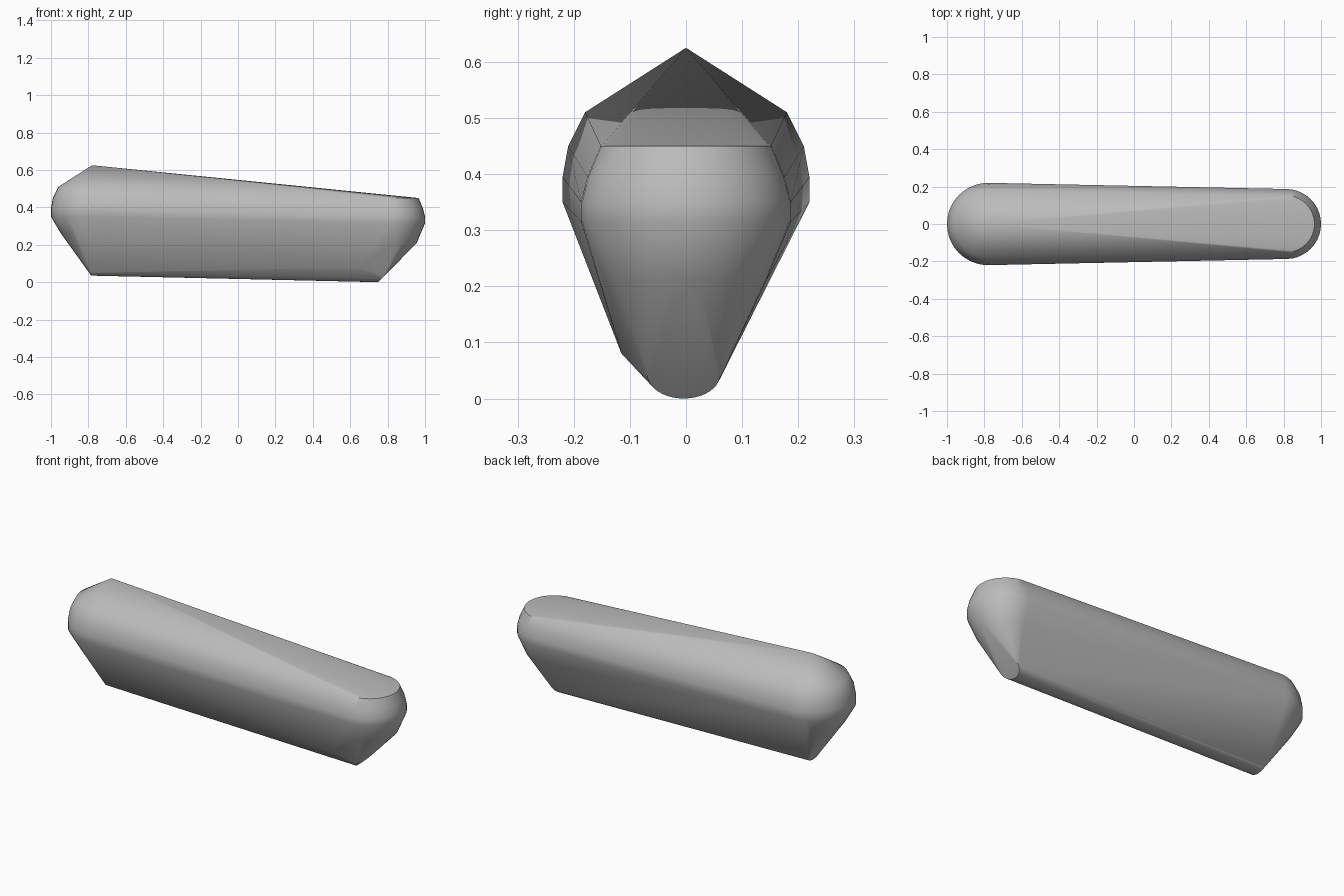
import bpy, bmesh, math

cube = bpy.data.objects.get("Cube")
if cube:
    bpy.data.objects.remove(cube, do_unlink=True)

grey = bpy.data.materials.new("plain grey")
grey.use_nodes = True
colour = (0.5, 0.5, 0.5, 1)
grey.diffuse_color = colour
grey.node_tree.nodes["Principled BSDF"].inputs["Base Color"].default_value = colour

SEGMENTS = 40


def ring(bm, centre, radius_y, lean_x, lean_z=0.0):
    """Add a round outline, leaning along x and z by the given half sizes."""
    x, y, z = centre
    for i in range(SEGMENTS):
        a = math.tau * i / SEGMENTS
        bm.verts.new((x + lean_x * math.cos(a),
                      y + radius_y * math.sin(a),
                      z + lean_z * math.cos(a)))


bm = bmesh.new()

# Large rounded end with a pointed top: (radius, height) profile
for r, z in [(0.18, 0.51), (0.21, 0.45), (0.22, 0.395), (0.22, 0.35), (0.17, 0.265)]:
    ring(bm, (-0.78, 0, z), r, r)
bm.verts.new((-0.78, 0, 0.625))
ring(bm, (-0.785, 0, 0.057), 0.05, 0, 0.022)

# Smaller rounded end with a flat top rim
for r, z in [(0.152, 0.45), (0.176, 0.395), (0.187, 0.35), (0.187, 0.315), (0.143, 0.21)]:
    ring(bm, (0.813, 0, z), r, r)

# Slanted disc under the small end, and the low corner on the front
ring(bm, (0.79, -0.004, 0.043), 0.065, 0.04, 0.043)
bm.verts.new((0.65, -0.115, 0.08))

# Stretch one skin over both ends
hull = bmesh.ops.convex_hull(bm, input=bm.verts[:])
loose = {v for v in hull["geom_interior"] + hull["geom_unused"]
         if isinstance(v, bmesh.types.BMVert)}
bmesh.ops.delete(bm, geom=list(loose), context="VERTS")
bmesh.ops.dissolve_limit(bm, angle_limit=math.radians(0.3),
                         verts=bm.verts[:], edges=bm.edges[:])
bmesh.ops.recalc_face_normals(bm, faces=bm.faces[:])

mesh = bpy.data.meshes.new("tapered_body")
bm.to_mesh(mesh)
bm.free()
mesh.materials.append(grey)
body = bpy.data.objects.new("tapered_body", mesh)
bpy.context.collection.objects.link(body)

bpy.ops.object.select_all(action="DESELECT")
body.select_set(True)
bpy.context.view_layer.objects.active = body
bpy.ops.object.shade_smooth_by_angle(angle=math.radians(35))
